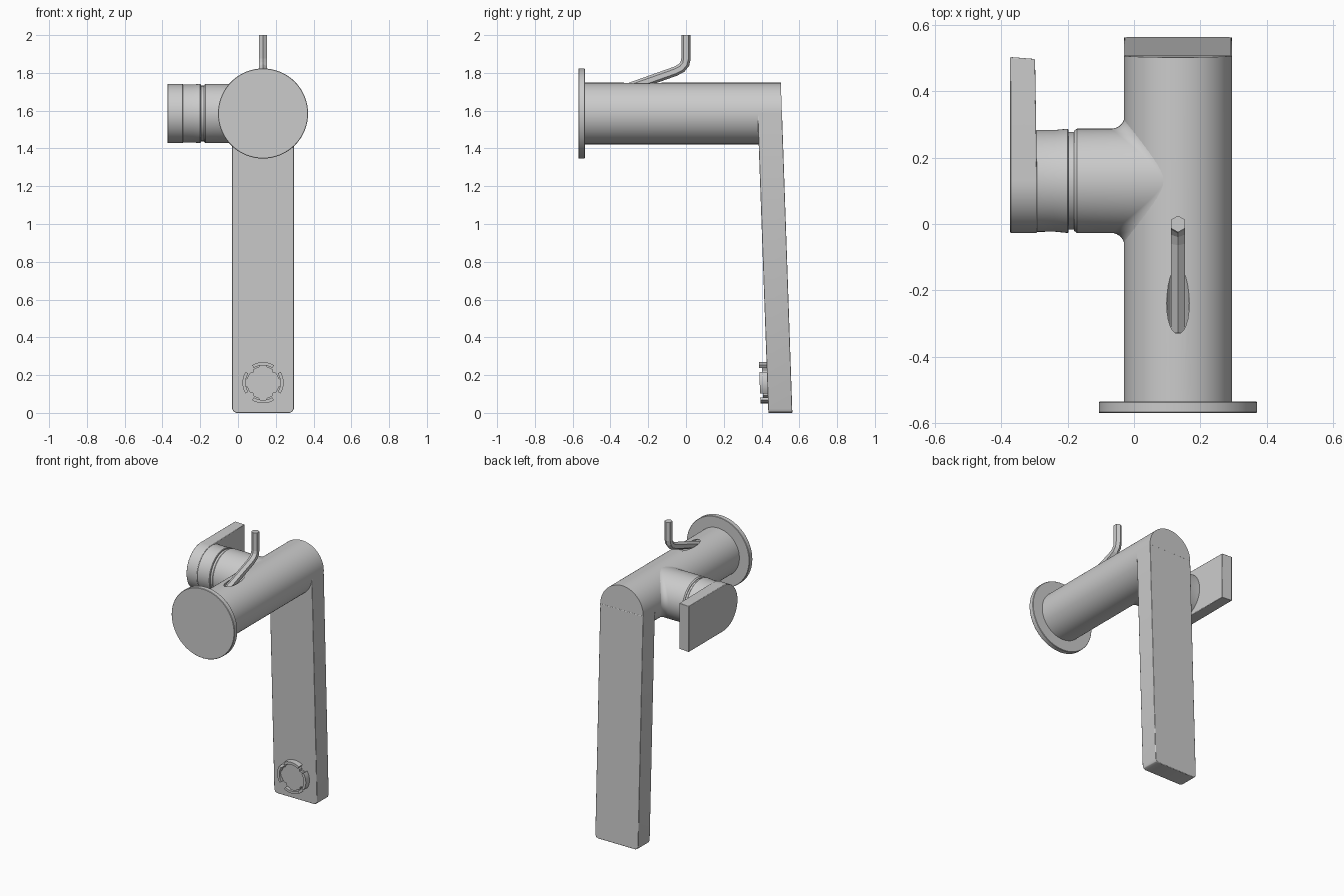
import bpy, bmesh
from math import sin, cos, pi, sqrt, radians
from mathutils import Vector

if "Cube" in bpy.data.objects:
    bpy.data.objects.remove(bpy.data.objects["Cube"])

XC, ZC, R = 0.1325, 1.585, 0.163        # main body axis and radius
YS, RS = 0.13, 0.157                    # side stub axis and radius


def loft(name, rings, smooth=30, bevel=0, caps=True):
    """Skin equal-length closed rings of points and cap both ends."""
    bm = bmesh.new()
    vr = [[bm.verts.new(p) for p in ring] for ring in rings]
    n = len(vr[0])
    for a, b in zip(vr, vr[1:]):
        for i in range(n):
            j = (i + 1) % n
            bm.faces.new((a[i], a[j], b[j], b[i]))
    if caps:
        bm.faces.new(vr[0])
        bm.faces.new(vr[-1])
    bmesh.ops.recalc_face_normals(bm, faces=bm.faces)
    me = bpy.data.meshes.new(name)
    bm.to_mesh(me)
    bm.free()
    ob = bpy.data.objects.new(name, me)
    bpy.context.collection.objects.link(ob)
    bpy.ops.object.select_all(action='DESELECT')
    ob.select_set(True)
    bpy.context.view_layer.objects.active = ob
    if smooth:
        bpy.ops.object.shade_smooth_by_angle(angle=radians(smooth))
    if bevel:
        m = ob.modifiers.new("soft_edges", 'BEVEL')
        m.width, m.segments, m.limit_method = bevel, 2, 'ANGLE'
        m.angle_limit = radians(40)
    return ob


def ring_y(y, r, n=72):
    return [(XC + r * cos(2*pi*i/n), y, ZC + r * sin(2*pi*i/n)) for i in range(n)]


def ring_x(x, r, n=64):
    return [(x, YS + r * cos(2*pi*i/n), ZC + r * sin(2*pi*i/n)) for i in range(n)]


def back(z):
    return 0.563 - 0.0345 * z


def front(z):
    return 0.436 - 0.036 * z


# Main horizontal body, back end cut along the slant of the spout
end = [(x, back(z) - 0.0008, z) for x, _, z in ring_y(0, R)]
body = loft("main_body", [ring_y(-0.55, R), end])

# Wall flange
loft("mounting_flange", [ring_y(-0.57, 0.236), ring_y(-0.567, 0.2385),
                         ring_y(-0.538, 0.2385), ring_y(-0.535, 0.236)])

# Long flat spout, slightly tilted
c = 0.022
outline = [(-R, ZC), (-R, c), (-R + c*0.3, c*0.3), (-R + c, 0),
           (R - c, 0), (R - c*0.3, c*0.3), (R, c), (R, ZC)]
loft("spout_arm", [[(XC + x, front(z), z) for x, z in outline],
                   [(XC + x, back(z), z) for x, z in outline]], bevel=0.003)

# Side stub that flares into the main body
rings = [ring_x(-0.18, RS - 0.006), ring_x(-0.172, RS)]
N, F = 64, 0.04
for s in [0, 0.2, 0.4, 0.6, 0.75, 0.87, 0.95, 1]:
    ring = []
    for i in range(N):
        t = 2 * pi * i / N
        z = RS * sin(t)
        f = F * abs(cos(t))
        xj = XC - sqrt(R * R - z * z) + 0.002
        y = RS * cos(t) + F * cos(t) * (1 - sqrt(1 - s * s))
        ring.append((xj - f * (1 - s), YS + y, ZC + z))
    rings.append(ring)
loft("side_stub", rings)

# Recessed joint and rotating cap
loft("joint_ring", [ring_x(-0.22, 0.147), ring_x(-0.16, 0.147)])
loft("handle_cap", [ring_x(x, r) for x, r in
     [(-0.34, 0.1545), (-0.28, 0.1535), (-0.24, 0.153), (-0.21, 0.156),
      (-0.2, 0.157), (-0.197, 0.154)]])

# Flat lever plate with one rounded end
arc = [(YS + RS * cos(a), ZC + RS * sin(a))
       for a in [pi/2 + pi * i / 32 for i in range(33)]]
out = arc + [(0.503, ZC - RS), (0.503, ZC + RS)]
loft("lever_plate", [[(-0.373, y, z) for y, z in out],
                     [(-0.292 - (0.006 if y > 0.4 else 0),
                       y - (0.006 if y > 0.4 else 0), z) for y, z in out]],
     bevel=0.003)


# Bent hexagonal rod and the slanted hole it drops into
def tube(name, path, r, n, smooth):
    rings = []
    for k, (y, z) in enumerate(path):
        a = Vector(path[max(k - 1, 0)])
        b = Vector(path[min(k + 1, len(path) - 1)])
        t = (b - a).normalized()
        rings.append([(XC + r * sin(2*pi*i/n),
                       y - t.y * r * cos(2*pi*i/n),
                       z + t.x * r * cos(2*pi*i/n)) for i in range(n)])
    return loft(name, rings, smooth)


tube("pull_rod", [(0, 2.0), (0, 1.875), (-0.006, 1.848), (-0.024, 1.826),
                  (-0.055, 1.809), (-0.23, 1.747), (-0.32, 1.715)], 0.025, 6, 0)
hole = tube("rod_hole_cutter", [(-0.05, 1.811), (-0.33, 1.712)], 0.034, 24, 0)
hole.hide_render = True
hole.hide_viewport = True
hole.display_type = 'WIRE'
cut = body.modifiers.new("rod_hole", 'BOOLEAN')
cut.operation, cut.object, cut.solver = 'DIFFERENCE', hole, 'EXACT'

# Outlet nozzle: toothed disc plus four clips around it
ZN = 0.16


def plate(name, pts, y0, y1):
    return loft(name, [[(XC + x, y - 0.036 * z, ZN + z) for x, z in pts]
                       for y in (y0, y1)])


disc = []
for i in range(48):
    r = 0.104 if (i + 1) % 12 < 3 else (0.076 if i % 6 == 0 else 0.086)
    disc.append((r * cos(2*pi*i/48), r * sin(2*pi*i/48)))
plate("nozzle_disc", disc, 0.405, 0.445)
for k in range(4):
    ang = [k * pi / 2 + radians(d) for d in range(-32, 33, 8)]
    pts = [(0.109 * cos(a), 0.109 * sin(a)) for a in ang]
    pts += [(0.092 * cos(a), 0.092 * sin(a)) for a in reversed(ang)]
    plate("nozzle_clip_%d" % (k + 1), pts, 0.39, 0.445)
